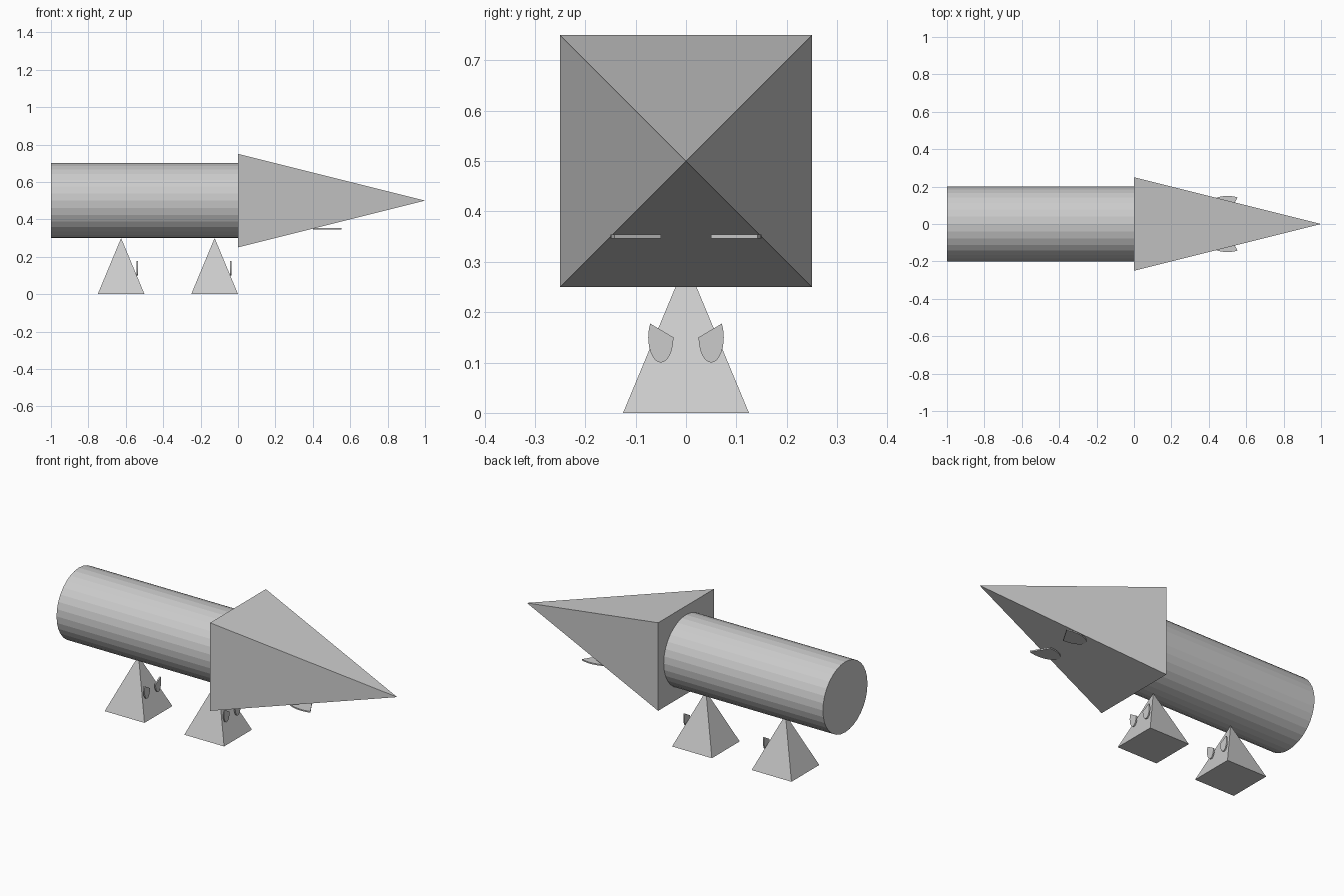
import bpy, math
from mathutils import Matrix, Vector

if "Cube" in bpy.data.objects:
    bpy.data.objects.remove(bpy.data.objects["Cube"])


def mesh_object(name, verts, faces):
    me = bpy.data.meshes.new(name)
    me.from_pydata(verts, [], faces)
    ob = bpy.data.objects.new(name, me)
    bpy.context.collection.objects.link(ob)
    bpy.context.view_layer.update()
    bpy.context.view_layer.objects.active = ob
    bpy.ops.object.select_all(action='DESELECT')
    ob.select_set(True)
    bpy.ops.object.mode_set(mode='EDIT')
    bpy.ops.mesh.select_all(action='SELECT')
    bpy.ops.mesh.normals_make_consistent(inside=False)
    bpy.ops.object.mode_set(mode='OBJECT')
    return ob


def pyramid(name, base, u, v, half, apex):
    """Four-sided pyramid on a square base spanned by u and v."""
    base, u, v = Vector(base), Vector(u) * half, Vector(v) * half
    verts = [base - u - v, base + u - v, base + u + v, base - u + v, Vector(apex)]
    return mesh_object(name, verts, [(0, 1, 2, 3)] + [(i, (i + 1) % 4, 4) for i in range(4)])


def lens_plate(name, center, side_axis, long_axis, ru, rv, thick):
    """Thin plate: an ellipse cut off by a slanted chord."""
    c, u, v = Vector(center), Vector(side_axis), Vector(long_axis)
    n = u.cross(v).normalized() * thick / 2
    count = 20
    start, end = math.radians(33), math.radians(-180)
    rim = []
    for i in range(count):
        a = start + (end - start) * i / (count - 1)
        rim.append(c + u * ru * math.cos(a) + v * rv * math.sin(a))
    verts = [p - n for p in rim] + [p + n for p in rim]
    faces = [tuple(range(count)), tuple(range(count, 2 * count))]
    faces += [(i, (i + 1) % count, count + (i + 1) % count, count + i) for i in range(count)]
    return mesh_object(name, verts, faces)


# Body
bpy.ops.mesh.primitive_cylinder_add(vertices=32, radius=0.2, depth=1.0,
                                    location=(-0.5, 0, 0.5), rotation=(0, math.pi / 2, 0))
bpy.context.object.name = "body"

# Head
pyramid("head", (0, 0, 0.5), (0, 1, 0), (0, 0, 1), 0.25, (1, 0, 0.5))

# Plates under the head
for s, side in ((-1, "right"), (1, "left")):
    lens_plate(f"head_plate_{side}", (0.5, s * 0.1, 0.35), (0, s, 0), (1, 0, 0),
               0.05, 0.1, 0.0075)

# Legs, each with a pair of upright plates in front
for x, pos in ((-0.625, "rear"), (-0.125, "front")):
    pyramid(f"{pos}_leg", (x, 0, 0), (1, 0, 0), (0, 1, 0), 0.125, (x, 0, 0.3))
    for s, side in ((-1, "right"), (1, "left")):
        lens_plate(f"{pos}_leg_plate_{side}", (x + 0.086, s * 0.05, 0.15), (0, s, 0),
                   (0, 0, 1), 0.025, 0.05, 0.0075)
